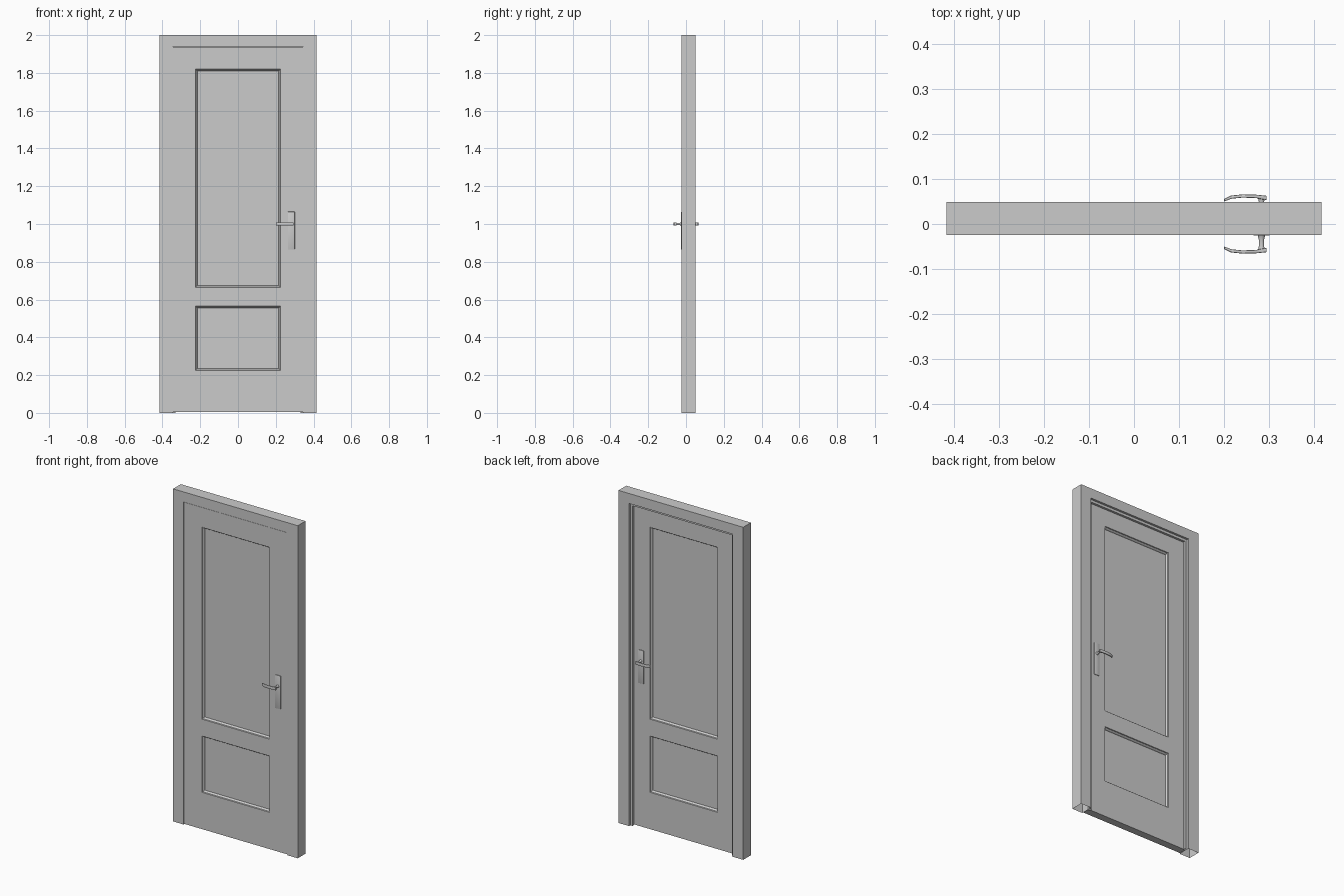
import bpy, bmesh, math
from mathutils import Matrix

if "Cube" in bpy.data.objects:
    bpy.data.objects.remove(bpy.data.objects["Cube"])


def finish(bm, name, smooth=False, recalc=True):
    bmesh.ops.remove_doubles(bm, verts=bm.verts, dist=1e-5)
    if recalc:
        bmesh.ops.recalc_face_normals(bm, faces=bm.faces)
    mesh = bpy.data.meshes.new(name)
    bm.to_mesh(mesh)
    bm.free()
    ob = bpy.data.objects.new(name, mesh)
    bpy.context.collection.objects.link(ob)
    if smooth:
        bpy.ops.object.select_all(action='DESELECT')
        bpy.context.view_layer.objects.active = ob
        ob.select_set(True)
        bpy.ops.object.shade_smooth_by_angle(angle=math.radians(35))
    return ob


# Door frame: stepped rebate profile (inward distance, y) swept round three sides
profile = [(0, -.0245), (.07, -.0245), (.07, .0225), (.085, .0225),
           (.085, .036), (.07, .036), (.07, .049), (0, .049)]
bm = bmesh.new()
rings = []
for side, top in ((-1, False), (-1, True), (1, True), (1, False)):
    rings.append([bm.verts.new((side * (.415 - u), y, 2 - max(0, u - .01) if top else 0))
                  for u, y in profile])
n = len(profile)
for a, b in zip(rings, rings[1:]):
    for i in range(n):
        j = (i + 1) % n
        bm.faces.new((a[i], a[j], b[j], b[i]))
finish(bm, "door_frame")

# Door leaf: both sides have two recessed panels with a moulded edge
XS = [-.3435, -.225, .225, .3435]
ZS = [.004, .225, .565, .665, 1.82, 1.938]
FACE = .0225
moulding = [(0, 0), (.002, .005), (.005, .006), (.008, .010), (.010, .015)]


def rect(bm, x0, x1, z0, z1, y):
    return [bm.verts.new((x, y, z)) for x, z in ((x0, z0), (x1, z0), (x1, z1), (x0, z1))]


bm = bmesh.new()
for s in (-1, 1):
    for i in range(3):
        for k in range(5):
            x0, x1, z0, z1 = XS[i], XS[i + 1], ZS[k], ZS[k + 1]
            if i == 1 and k in (1, 3):
                loops = [rect(bm, x0 + w, x1 - w, z0 + w, z1 - w, s * (FACE - d))
                         for w, d in moulding]
                for a, b in zip(loops, loops[1:]):
                    for e in range(4):
                        f = (e + 1) % 4
                        bm.faces.new((a[e], a[f], b[f], b[e]))
                bm.faces.new(loops[-1])
            else:
                bm.faces.new(rect(bm, x0, x1, z0, z1, s * FACE))
# close the leaf edges between its two sides
bmesh.ops.remove_doubles(bm, verts=bm.verts, dist=1e-5)
bmesh.ops.bridge_loops(bm, edges=[e for e in bm.edges if e.is_boundary])
finish(bm, "door_leaf")

# Handle sets, mirrored front and back
lever = [(.294, .0530), (.294, .0625), (.270, .0650), (.240, .0655), (.215, .0630),
         (.200, .0555), (.200, .0500), (.216, .0560), (.240, .0585), (.270, .0575)]
neck = [(.009, .024), (.0075, .028), (.006, .034), (.006, .050), (.0075, .057)]

for s, label in ((-1, "front"), (1, "back")):
    # backplate
    bm = bmesh.new()
    bmesh.ops.create_cube(bm, size=1, matrix=Matrix.Translation((.2825, s * .0235, .965))
                          @ Matrix.Diagonal((.036, .005, .2, 1)))
    bmesh.ops.bevel(bm, geom=bm.edges[:], offset=.0015, segments=2, profile=.5, affect='EDGES')
    finish(bm, label + "_handle_plate", True)

    # lever
    bm = bmesh.new()
    face = bm.faces.new([bm.verts.new((x, s * y, .991)) for x, y in lever])
    ext = bmesh.ops.extrude_face_region(bm, geom=[face])
    bmesh.ops.translate(bm, vec=(0, 0, .018),
                        verts=[v for v in ext["geom"] if isinstance(v, bmesh.types.BMVert)])
    rim = [e for e in bm.edges if abs(e.verts[0].co.z - e.verts[1].co.z) < 1e-6]
    bmesh.ops.bevel(bm, geom=rim, offset=.002, segments=2, profile=.5, affect='EDGES')
    finish(bm, label + "_handle_lever", True)

    # turned neck
    bm = bmesh.new()
    vs = [bm.verts.new((.2825 + r, s * y, 1)) for r, y in neck]
    es = [bm.edges.new(p) for p in zip(vs, vs[1:])]
    bmesh.ops.spin(bm, geom=vs + es, cent=(.2825, 0, 1), axis=(0, 1, 0),
                   angle=math.tau, steps=20)
    finish(bm, label + "_handle_neck", True)
